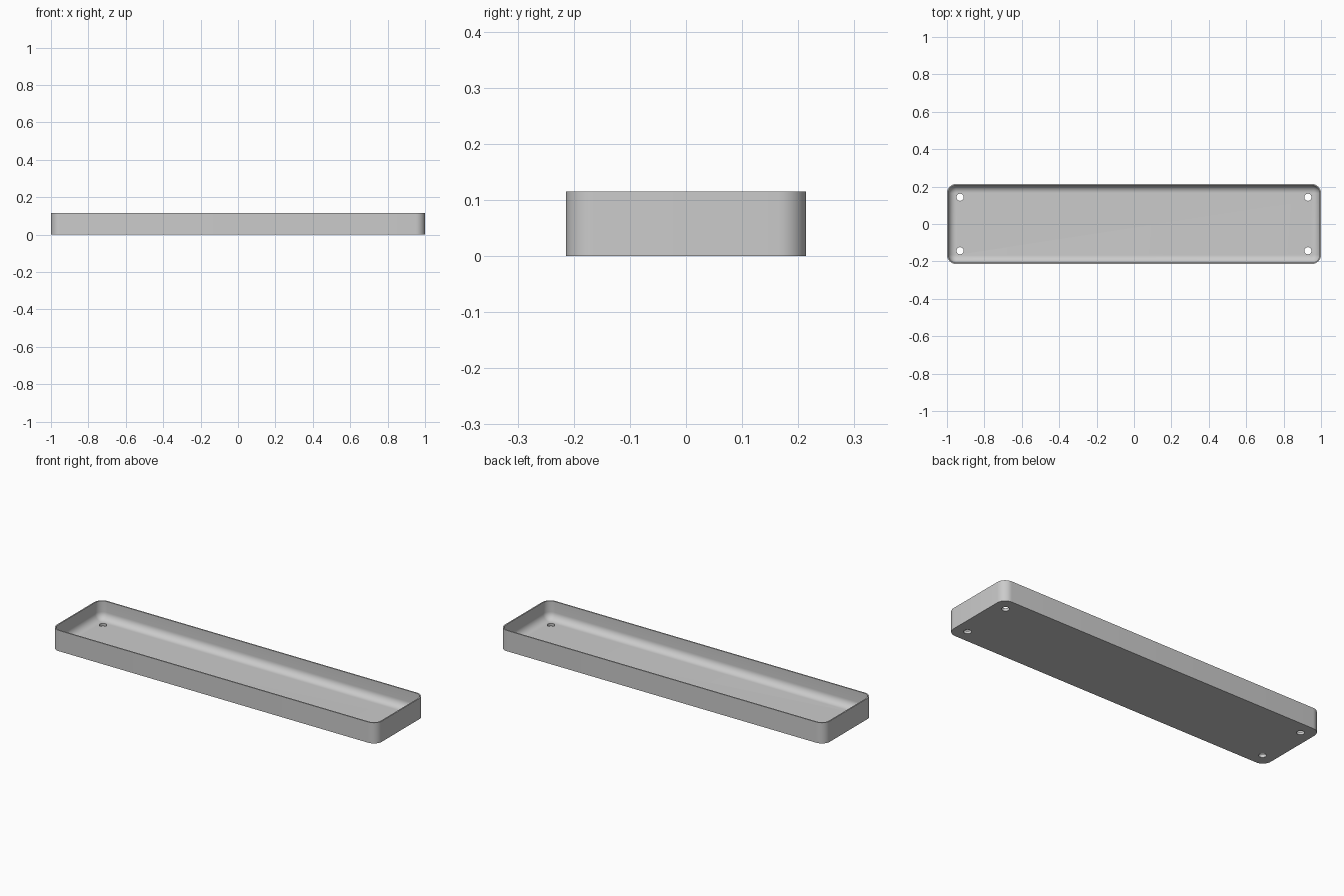
import bpy, bmesh
from math import sin, cos, pi, radians

default = bpy.data.objects.get("Cube")
if default:
    bpy.data.objects.remove(default)

HALF_X, HALF_Y, HEIGHT = 1.0, 0.214, 0.115
CORNER, WALL, FLOOR, FILLET = 0.05, 0.007, 0.015, 0.04
HOLE_X, HOLE_Y, HOLE_R = 0.93, 0.143, 0.019
STEPS = 10

grey = bpy.data.materials.new("plain grey")
grey.use_nodes = True
colour = (0.6, 0.6, 0.6, 1)
grey.diffuse_color = colour
grey.node_tree.nodes["Principled BSDF"].inputs["Base Color"].default_value = colour


def ring(bm, inset, z):
    """Rounded rectangle of vertices, inset from the outer outline."""
    r = CORNER - inset
    cx, cy = HALF_X - CORNER, HALF_Y - CORNER
    verts = []
    for i, (sx, sy) in enumerate([(1, 1), (-1, 1), (-1, -1), (1, -1)]):
        for k in range(STEPS + 1):
            a = (i + k / STEPS) * pi / 2
            verts.append(bm.verts.new((sx * cx + r * cos(a), sy * cy + r * sin(a), z)))
    return verts


# Tray shell: outer wall, rim, inner wall, rounded inner foot, floor
bm = bmesh.new()
profile = [(0, 0), (0, HEIGHT), (WALL, HEIGHT)]
for k in range(STEPS + 1):
    a = k / STEPS * pi / 2
    profile.append((WALL + FILLET * (1 - cos(a)), FLOOR + FILLET * (1 - sin(a))))
rings = [ring(bm, inset, z) for inset, z in profile]
for low, high in zip(rings, rings[1:]):
    for i in range(len(low)):
        j = (i + 1) % len(low)
        bm.faces.new((low[i], low[j], high[j], high[i]))
bm.faces.new(rings[0][::-1])
bm.faces.new(rings[-1])
bmesh.ops.recalc_face_normals(bm, faces=bm.faces)
mesh = bpy.data.meshes.new("tray")
bm.to_mesh(mesh)
bm.free()
mesh.materials.append(grey)
tray = bpy.data.objects.new("tray", mesh)
bpy.context.collection.objects.link(tray)

# Four screw holes through the floor
bpy.ops.object.select_all(action='DESELECT')
for sx in (-1, 1):
    for sy in (-1, 1):
        bpy.ops.mesh.primitive_cylinder_add(vertices=32, radius=HOLE_R, depth=0.1,
                                            location=(sx * HOLE_X, sy * HOLE_Y, 0))
        cutter = bpy.context.object
        cutter.name = "hole_cutter"
        cutter.hide_render = True
        cutter.data.materials.append(grey)
        bpy.context.view_layer.objects.active = tray
        hole = tray.modifiers.new("screw hole", 'BOOLEAN')
        hole.operation = 'DIFFERENCE'
        hole.solver = 'EXACT'
        hole.object = cutter
        bpy.ops.object.modifier_apply(modifier=hole.name)
        bpy.data.objects.remove(cutter)

tray.select_set(True)
bpy.context.view_layer.objects.active = tray
bpy.ops.object.shade_smooth_by_angle(angle=radians(35))
